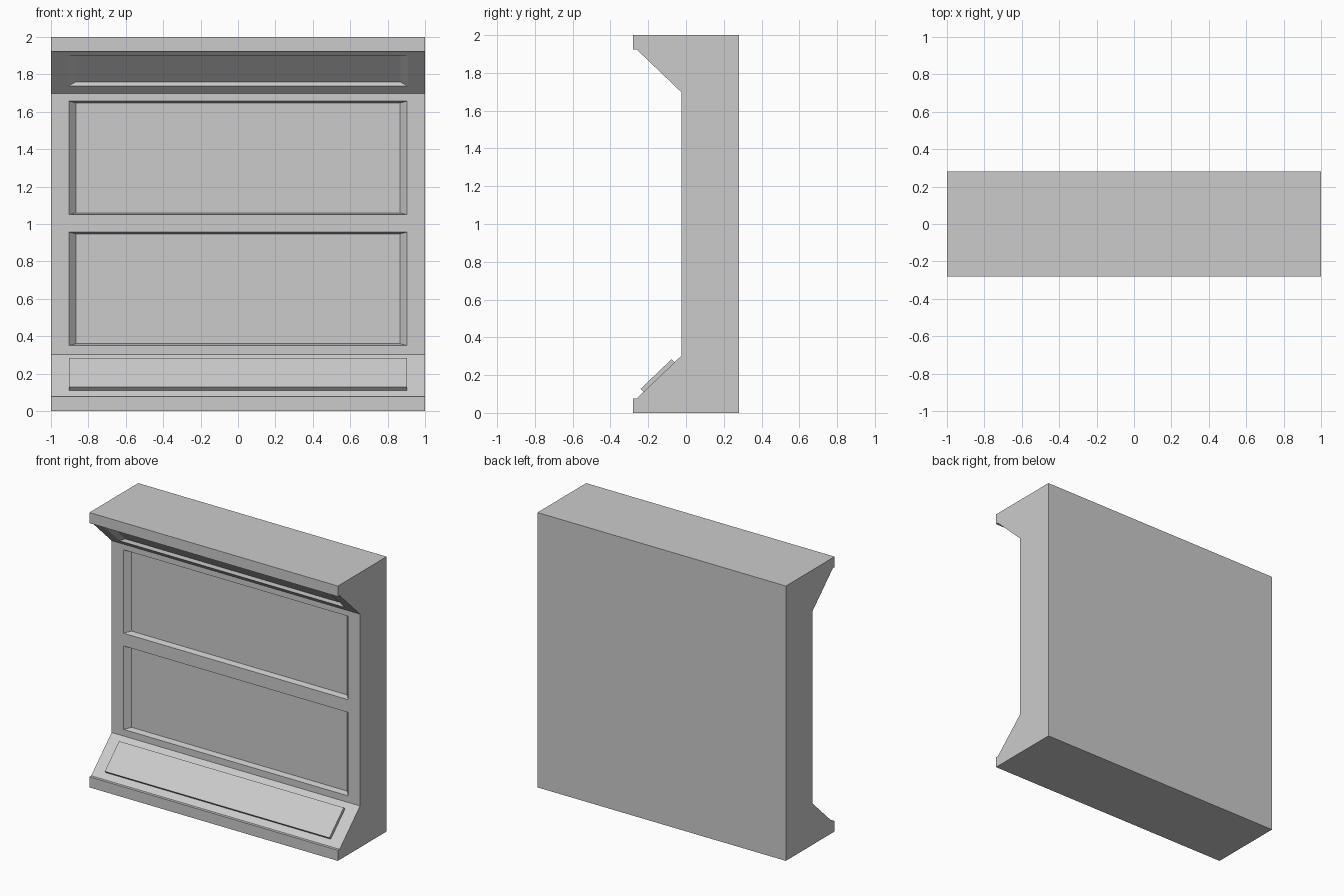
import bpy, bmesh
from mathutils import Vector

if "Cube" in bpy.data.objects:
    bpy.data.objects.remove(bpy.data.objects["Cube"])

W = 1.0  # half width
LIP_Z, LIP_Y, WALL_Y, SLOPE_Z = 0.077, -0.26, -0.025, 0.302


def make(name, bm):
    bmesh.ops.recalc_face_normals(bm, faces=bm.faces)
    me = bpy.data.meshes.new(name)
    bm.to_mesh(me)
    bm.free()
    ob = bpy.data.objects.new(name, me)
    bpy.context.collection.objects.link(ob)
    return ob


def frustum(name, low, high, near, far, half_near, half_far, inset):
    """Six-sided block on the line low->high (y, z), from offset near to far."""
    a, b = Vector(low), Vector(high)
    u = (b - a).normalized()
    inward = Vector((u.y, -u.x))
    bm = bmesh.new()
    for d, hx, s in ((near, half_near, 0), (far, half_far, inset)):
        lo, hi = a + u * s + inward * d, b - u * s + inward * d
        for x, p in ((-hx, lo), (hx, lo), (hx, hi), (-hx, hi)):
            bm.verts.new((x, p.x, p.y))
    bmesh.ops.convex_hull(bm, input=bm.verts)
    bmesh.ops.dissolve_limit(bm, angle_limit=0.01, verts=bm.verts, edges=bm.edges)
    return make(name, bm)


def recess(target, low, high, depth, half, side_inset, inset):
    # cutter starts in front of the surface, widening along the same taper
    k = 0.01 / depth
    a, b = Vector(low), Vector(high)
    u = (b - a).normalized() * inset * k
    cut = frustum("recess_cutter", a - u, b + u, -0.01, depth,
                  half + side_inset * k, half - side_inset, inset * (1 + k))
    cut.hide_render = True
    mod = target.modifiers.new("recess", 'BOOLEAN')
    mod.operation, mod.solver, mod.object = 'DIFFERENCE', 'EXACT', cut
    bpy.context.view_layer.objects.active = target
    bpy.ops.object.modifier_apply(modifier=mod.name)
    bpy.data.objects.remove(cut)


# Wall body: side profile mirrored about mid height, extruded in x
half = [(0.28, 0), (-0.28, 0), (-0.28, LIP_Z), (LIP_Y, LIP_Z), (WALL_Y, SLOPE_Z)]
profile = half + [(y, 2 - z) for y, z in reversed(half)]
bm = bmesh.new()
face = bm.faces.new([bm.verts.new((-W, y, z)) for y, z in profile])
ext = bmesh.ops.extrude_face_region(bm, geom=[face])["geom"]
bmesh.ops.translate(bm, vec=(2 * W, 0, 0),
                    verts=[v for v in ext if isinstance(v, bmesh.types.BMVert)])
wall = make("wall_body", bm)


def slope_y(z):
    return LIP_Y + (z - LIP_Z) / (SLOPE_Z - LIP_Z) * (WALL_Y - LIP_Y)


# Two upright recessed panels
for z0, z1 in ((0.35, 0.957), (1.05, 1.657)):
    recess(wall, (WALL_Y, z0), (WALL_Y, z1), 0.04, 0.904, 0.037, 0.01)

# Recessed panel in the upper overhang
recess(wall, (slope_y(2 - 1.737), 1.737), (slope_y(2 - 1.9), 1.9),
       0.021, 0.908, 0.04, 0.01)

# Raised panel on the lower slope
frustum("raised_panel", (slope_y(0.111), 0.111), (slope_y(0.268), 0.268),
        0.005, -0.0226, 0.904, 0.904, 0)
